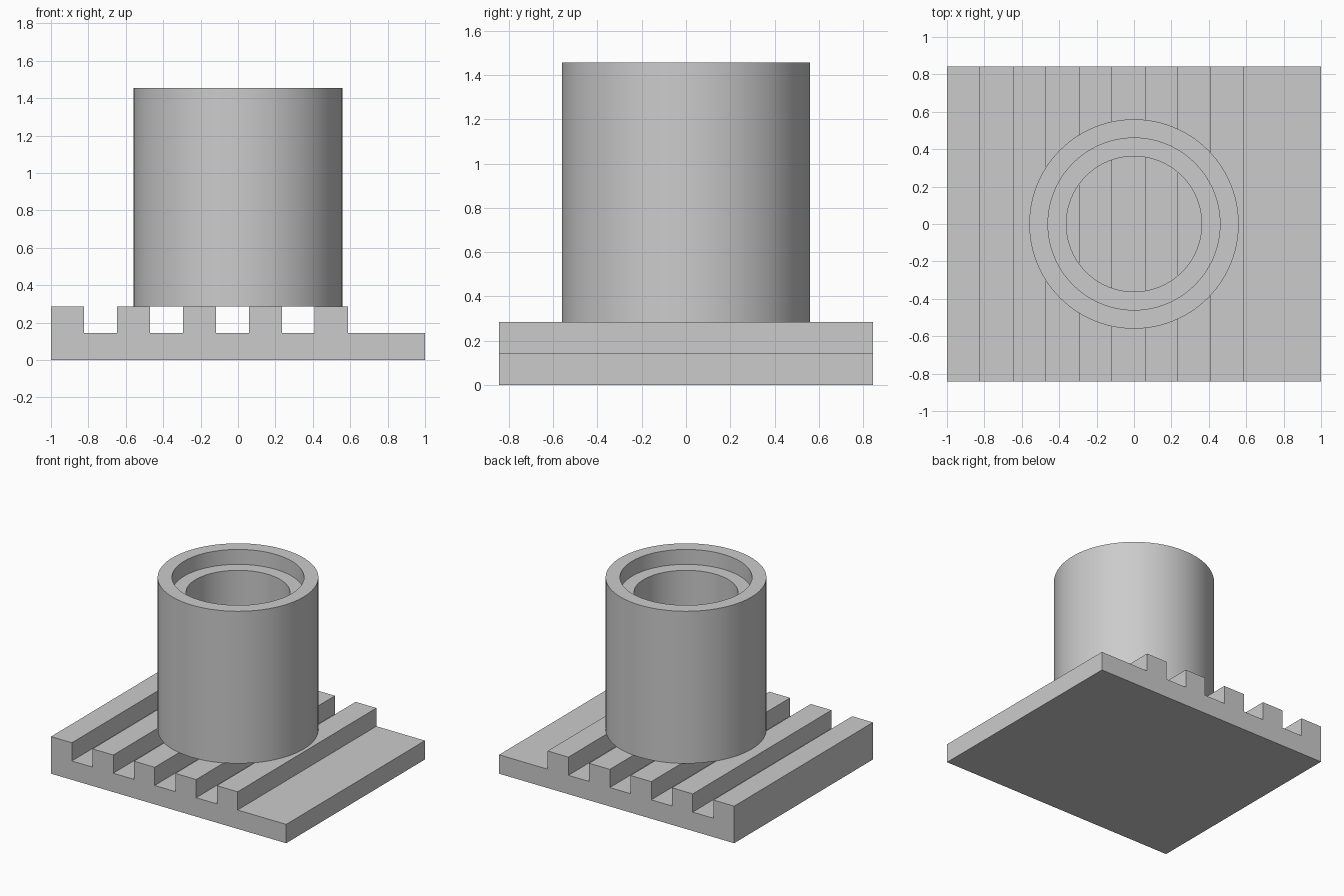
import bpy
import bmesh
import math

cube = bpy.data.objects.get("Cube")
if cube:
    bpy.data.objects.remove(cube, do_unlink=True)

grey = bpy.data.materials.new("plain grey")
grey.use_nodes = True
colour = (0.6, 0.6, 0.6, 1)
grey.diffuse_color = colour
grey.node_tree.nodes["Principled BSDF"].inputs["Base Color"].default_value = colour

HALF_DEPTH = 0.843
FLOOR, RIB_TOP, TUBE_TOP = 0.145, 0.285, 1.455
PITCH, RIB_WIDTH, RIBS = 0.3525, 0.177, 5


def add_object(name, bm):
    bmesh.ops.recalc_face_normals(bm, faces=bm.faces)
    mesh = bpy.data.meshes.new(name)
    bm.to_mesh(mesh)
    bm.free()
    mesh.materials.append(grey)
    obj = bpy.data.objects.new(name, mesh)
    bpy.context.collection.objects.link(obj)
    return obj


# Ribbed base: stepped profile extruded from front to back
profile = [(-1, 0)]
for i in range(RIBS):
    left = -1 + i * PITCH
    right = left + RIB_WIDTH
    if i:
        profile.append((left, FLOOR))
    profile += [(left, RIB_TOP), (right, RIB_TOP), (right, FLOOR)]
profile += [(1, FLOOR), (1, 0)]

bm = bmesh.new()
face = bm.faces.new([bm.verts.new((x, -HALF_DEPTH, z)) for x, z in profile])
extruded = bmesh.ops.extrude_face_region(bm, geom=[face])["geom"]
back = [v for v in extruded if isinstance(v, bmesh.types.BMVert)]
bmesh.ops.translate(bm, verts=back, vec=(0, 2 * HALF_DEPTH, 0))
add_object("ribbed_base", bm)

# Tube: counterbored wall section spun around the vertical axis
OUTER, COUNTERBORE, BORE, LEDGE = 0.56, 0.46, 0.362, 1.34
section = [(OUTER, RIB_TOP), (OUTER, TUBE_TOP), (COUNTERBORE, TUBE_TOP),
           (COUNTERBORE, LEDGE), (BORE, LEDGE), (BORE, RIB_TOP)]
bm = bmesh.new()
verts = [bm.verts.new((r, 0, z)) for r, z in section]
edges = [bm.edges.new((v, verts[i - 1])) for i, v in enumerate(verts)]
bmesh.ops.spin(bm, geom=verts + edges, cent=(0, 0, 0), axis=(0, 0, 1),
               angle=math.tau, steps=96, use_merge=True)
bmesh.ops.remove_doubles(bm, verts=bm.verts, dist=0.0001)
tube = add_object("tube", bm)

# Smooth round walls with crisp rims
bpy.ops.object.select_all(action='DESELECT')
tube.select_set(True)
bpy.context.view_layer.objects.active = tube
bpy.ops.object.shade_smooth_by_angle(angle=math.radians(30))
